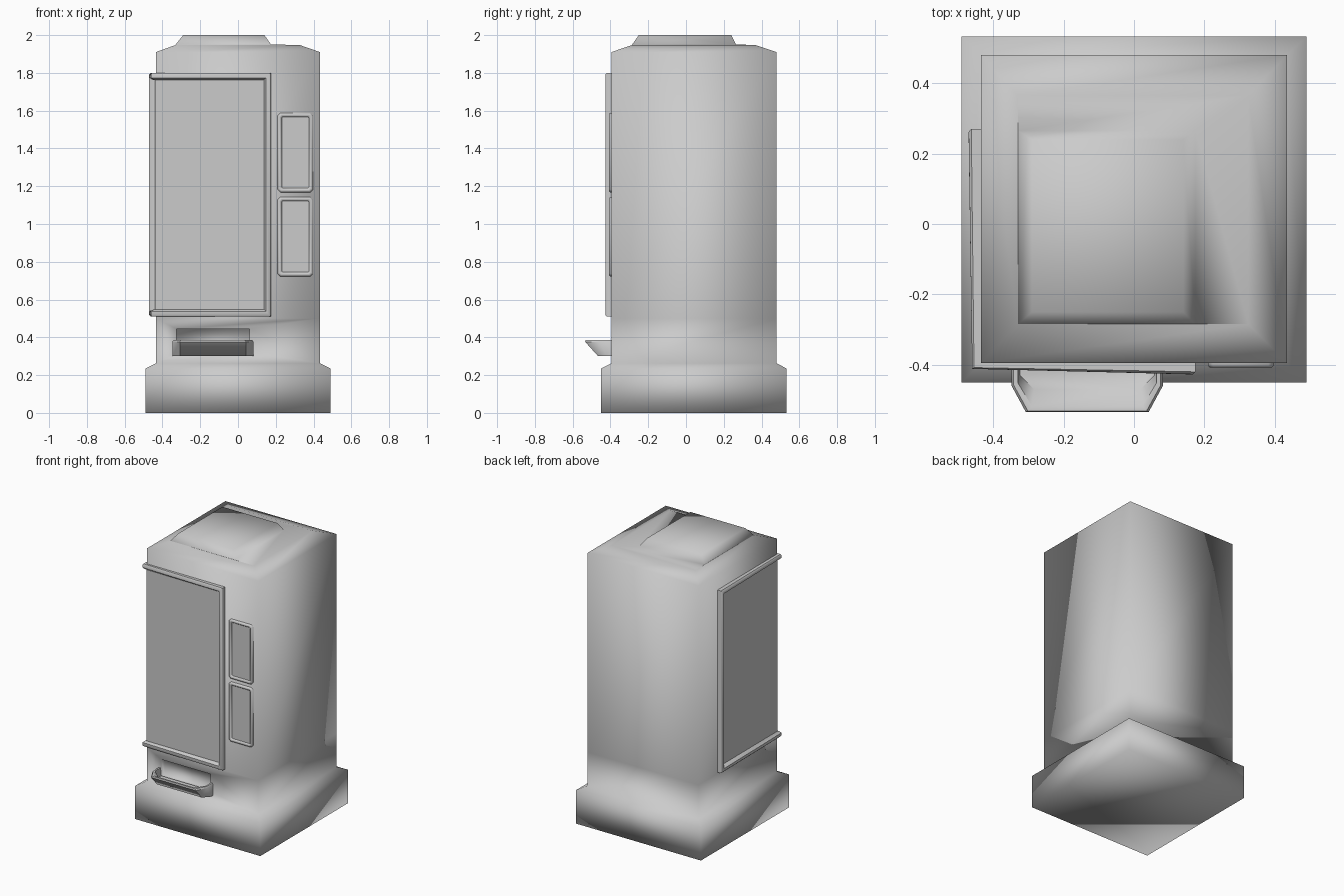
import bpy, bmesh
from math import radians

if "Cube" in bpy.data.objects:
    bpy.data.objects.remove(bpy.data.objects["Cube"])


def finish(name, bm, angle=None):
    bmesh.ops.recalc_face_normals(bm, faces=bm.faces)
    me = bpy.data.meshes.new(name)
    bm.to_mesh(me)
    bm.free()
    ob = bpy.data.objects.new(name, me)
    bpy.context.collection.objects.link(ob)
    if angle is not None:
        bpy.ops.object.select_all(action='DESELECT')
        bpy.context.view_layer.objects.active = ob
        ob.select_set(True)
        if angle >= 180:
            bpy.ops.object.shade_smooth()
        else:
            bpy.ops.object.shade_smooth_by_angle(angle=radians(angle))
    return ob


def loft(bm, rings, closed=True, caps=False, loop=False):
    """Join successive point rings with quads; returns the vertex rings."""
    vs = [[bm.verts.new(p) for p in r] for r in rings]
    pairs = list(zip(vs, vs[1:])) + ([(vs[-1], vs[0])] if loop else [])
    for a, b in pairs:
        n = len(a)
        for i in range(n if closed else n - 1):
            j = (i + 1) % n
            bm.faces.new((a[i], a[j], b[j], b[i]))
    if caps:
        bm.faces.new(vs[0][::-1])
        bm.faces.new(vs[-1])
    return vs


def rect(x0, x1, y0, y1, z):
    return [(x0, y0, z), (x1, y0, z), (x1, y1, z), (x0, y1, z)]


def panel(name, *quads):
    bm = bmesh.new()
    for q in quads:
        bm.faces.new([bm.verts.new(p) for p in q])
    return finish(name, bm)


# Cabinet: stacked rectangles from plinth to raised roof cap
bm = bmesh.new()
vs = loft(bm, [
    rect(-.49, .49, -.45, .533, 0),
    rect(-.49, .49, -.45, .533, .235),
    rect(-.435, .435, -.395, .48, .262),
    rect(-.435, .435, -.395, .48, .50),
    rect(-.435, .435, -.395, .48, 1.91),
    rect(-.33, .325, -.285, .365, 1.948),
    rect(-.33, .175, -.285, .265, 1.95),
    rect(-.29, .14, -.25, .24, 2.0)], caps=True)

# Delivery slot recessed into the lower front
a, b = vs[2], vs[3]
outer = [a[0], a[1], b[1], b[0]]
front = next(f for f in bm.faces if set(f.verts) == set(outer))
bm.faces.remove(front)
hole = [[bm.verts.new((x, y, z)) for x, z in
         ((-.325, .32), (.06, .32), (.06, .445), (-.325, .445))]
        for y in (-.395, -.355)]
for p, q in ((outer, hole[0]), (hole[0], hole[1])):
    for i in range(4):
        j = (i + 1) % 4
        bm.faces.new((p[i], p[j], q[j], q[i]))
bm.faces.new(hole[1])
finish("cabinet", bm, 180)


# Display window wrapping round the front left corner
def wrap(i, d):
    plan = [(-.435 - 1.25 * d, .27 - i),
            (-.435 - .9 * d, -.395 - .6 * d),
            (.175 - i, -.395 - 1.15 * d)]
    return ([(x, y, .51 + i) for x, y in plan] +
            [(x, y, 1.80 - i) for x, y in reversed(plan)])


bm = bmesh.new()
loft(bm, [wrap(i, d) for i, d in
          ((0, -.004), (0, .022), (.008, .028), (.026, .028), (.038, .012), (.038, -.004))],
     loop=True)
finish("display_frame", bm, 50)
g = wrap(.036, .005)
panel("display_glass", (g[0], g[1], g[4], g[5]), (g[1], g[2], g[3], g[4]))


# Two small control panels with chamfered frames
def control(i, y, z0, z1):
    x0, x1, z0, z1 = .21 + i, .397 - i, z0 + i, z1 - i
    c = .014 - i * .4
    return [(x, y, z) for x, z in (
        (x0 + c, z0), (x1 - c, z0), (x1, z0 + c), (x1, z1 - c),
        (x1 - c, z1), (x0 + c, z1), (x0, z1 - c), (x0, z0 + c))]


for label, z0, z1 in (("upper", 1.168, 1.588), ("lower", .723, 1.143)):
    bm = bmesh.new()
    loft(bm, [control(i, y, z0, z1) for i, y in
              ((0, -.39), (0, -.402), (.006, -.408), (.014, -.408), (.022, -.40), (.022, -.39))],
         loop=True)
    finish(label + "_control_frame", bm, 50)
    panel(label + "_control_panel", control(.02, -.399, z0, z1))


# Open collection tray below the window
def tray(i, shoulder, lip, z):
    x0, x1 = -.348 + i, .082 - i
    return [(x0, -.395, z), (x0, shoulder, z), (x0 + .04, lip, z),
            (x1 - .04, lip, z), (x1, shoulder, z), (x1, -.395, z)]


bm = bmesh.new()
loft(bm, [tray(0, -.42, -.465, .30), tray(0, -.46, -.534, .376),
          tray(.006, -.458, -.531, .385), tray(.018, -.452, -.518, .385),
          tray(.024, -.43, -.47, .33)], closed=False, caps=True)
finish("collection_tray", bm, 50)
